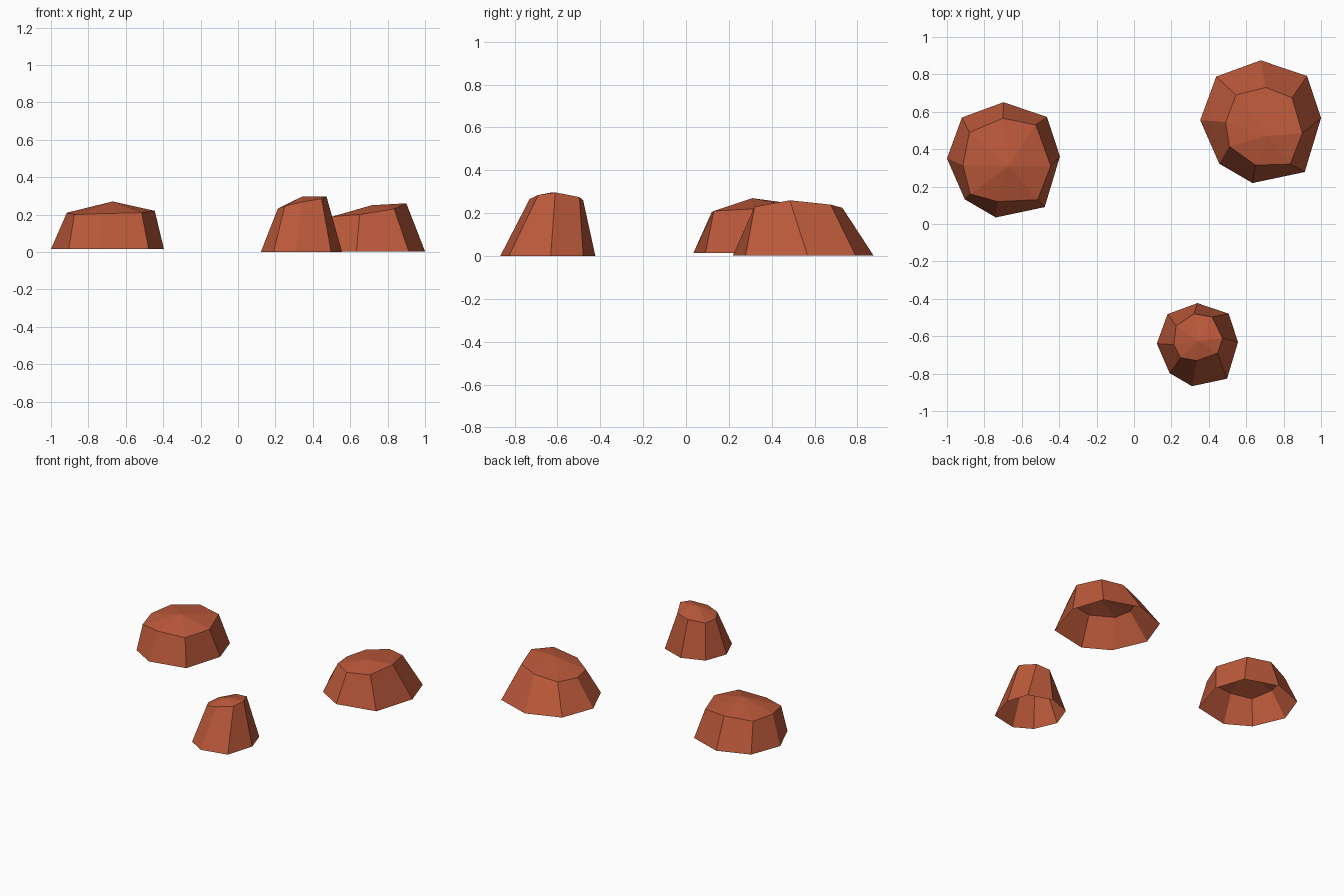
import bpy
import bmesh

clay = bpy.data.materials.new("red_clay_rock")
clay.diffuse_color = (0.50, 0.10, 0.043, 1)

# Eight-sided footprint shared by all rocks (unit half-size), clockwise from the back
FOOT = [(0, 1), (0.77, 0.745), (1, 0.06), (0.73, -0.82),
        (-0.135, -1), (-0.685, -0.685), (-1, 0.025), (-0.735, 0.735)]


def rock(name, centre, half, base_z, rim, peak):
    """Open-bottomed rock: footprint, uneven shoulder rim, and a faceted cap."""
    bm = bmesh.new()
    foot = [bm.verts.new((centre[0] + x * half[0], centre[1] + y * half[1], base_z))
            for x, y in FOOT]
    ring = [bm.verts.new(p) for p in rim]
    top = bm.verts.new(peak)
    for i in range(8):
        j = (i + 1) % 8
        bm.faces.new((foot[j], foot[i], ring[i], ring[j]))
        bm.faces.new((ring[j], ring[i], top))
    mesh = bpy.data.meshes.new(name)
    bm.to_mesh(mesh)
    bm.free()
    mesh.materials.append(clay)
    obj = bpy.data.objects.new(name, mesh)
    bpy.context.collection.objects.link(obj)


# Broad rock, back left
rock("left_rock", (-0.698, 0.343), (0.302, 0.308), 0.015,
     [(-0.70, 0.565, 0.235), (-0.525, 0.53, 0.225), (-0.445, 0.31, 0.22),
      (-0.515, 0.13, 0.21), (-0.73, 0.12, 0.205), (-0.875, 0.16, 0.20),
      (-0.915, 0.315, 0.21), (-0.88, 0.49, 0.215)],
     (-0.67, 0.31, 0.27))

# Largest rock, back right
rock("right_rock", (0.677, 0.547), (0.323, 0.328), 0.003,
     [(0.705, 0.73, 0.225), (0.845, 0.675, 0.24), (0.90, 0.485, 0.26),
      (0.835, 0.32, 0.23), (0.65, 0.315, 0.20), (0.51, 0.415, 0.19),
      (0.49, 0.545, 0.185), (0.545, 0.69, 0.195)],
     (0.715, 0.47, 0.25))

# Small tall rock, front
rock("front_rock", (0.339, -0.645), (0.217, 0.222), 0.0,
     [(0.32, -0.48, 0.26), (0.417, -0.497, 0.275), (0.473, -0.61, 0.297),
      (0.447, -0.69, 0.285), (0.337, -0.73, 0.266), (0.25, -0.715, 0.245),
      (0.213, -0.645, 0.232), (0.225, -0.545, 0.235)],
     (0.345, -0.625, 0.297))
